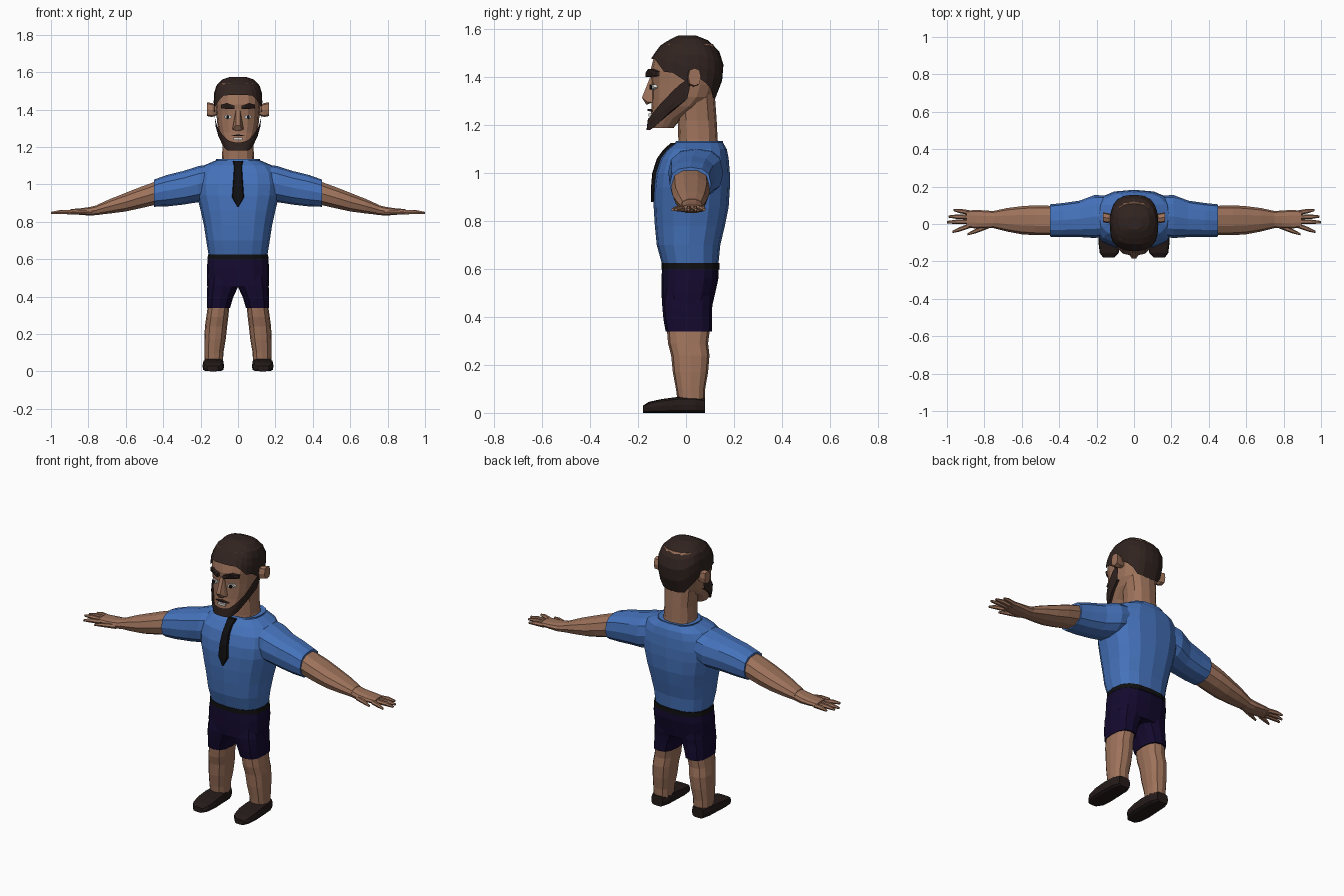
import bpy, bmesh
from math import sin, cos, pi, radians, copysign


def material(name, *rgb):
    m = bpy.data.materials.new(name)
    m.diffuse_color = (*rgb, 1)
    return m


SKIN = material("skin", 0.34, 0.17, 0.105)
HAIR = material("hair", 0.03, 0.017, 0.014)
BLUE = material("shirt_blue", 0.06, 0.17, 0.50)
NAVY = material("navy", 0.007, 0.003, 0.028)
BLACK = material("black", 0.005, 0.005, 0.006)
SHOE = material("shoe_brown", 0.018, 0.011, 0.010)
WHITE = material("white", 0.7, 0.68, 0.65)


def finish(name, bm, mat, pair=False):
    bmesh.ops.recalc_face_normals(bm, faces=bm.faces)
    mesh = bpy.data.meshes.new(name)
    bm.to_mesh(mesh)
    bm.free()
    mesh.materials.append(mat)
    ob = bpy.data.objects.new(name, mesh)
    bpy.context.collection.objects.link(ob)
    if pair:
        ob.modifiers.new("Mirror", "MIRROR").use_mirror_merge = False
    return ob


def spow(v, p):
    return copysign(abs(v) ** p, v)


def bridge(bm, rows, closed=True):
    n = len(rows[0])
    for a, b in zip(rows, rows[1:]):
        for i in range(n if closed else n - 1):
            j = (i + 1) % n
            bm.faces.new((a[i], a[j], b[j], b[i]))


def loft(name, axis, rings, mat, sides=12, p=0.8, pair=False):
    """Rings are (t, a0, a1, b0, b1): position on the axis, then both extents."""
    bm = bmesh.new()
    rows = []
    for t, a0, a1, b0, b1 in rings:
        row = []
        for i in range(sides):
            g = 2 * pi * i / sides
            a = (a0 + a1) / 2 + (a1 - a0) / 2 * spow(cos(g), p)
            b = (b0 + b1) / 2 + (b1 - b0) / 2 * spow(sin(g), p)
            co = {"x": (t, a, b), "y": (a, t, b), "z": (a, b, t)}[axis]
            row.append(bm.verts.new(co))
        rows.append(row)
    bridge(bm, rows)
    bm.faces.new(rows[0])
    bm.faces.new(rows[-1])
    return finish(name, bm, mat, pair)


def hull(name, points, mat, pair=False):
    bm = bmesh.new()
    for co in points:
        bm.verts.new(co)
    bmesh.ops.convex_hull(bm, input=bm.verts)
    return finish(name, bm, mat, pair)


def lerp_table(table, t):
    if t <= table[0][0]:
        return table[0][1:]
    for a, b in zip(table, table[1:]):
        if t <= b[0]:
            f = (t - a[0]) / (b[0] - a[0])
            return [u + (v - u) * f for u, v in zip(a[1:], b[1:])]
    return table[-1][1:]


# Head outline by height: half width, front y, back y
HEAD = [(1.18, .07, -.165, -.04), (1.22, .09, -.16, -.01), (1.27, .11, -.155, .08),
        (1.31, .12, -.155, .125), (1.36, .125, -.155, .145), (1.42, .13, -.16, .158),
        (1.48, .13, -.145, .155), (1.53, .115, -.11, .125), (1.56, .085, -.065, .085),
        (1.575, .04, -.03, .04)]


def head_shell(name, low, high, angles, steps, mat, closed):
    """Patch of the head outline between two heights that vary with the angle from the front."""
    bm = bmesh.new()
    rows = []
    for s in steps:
        row = []
        for deg in angles:
            lo, hi = lerp_table(low, abs(deg))[0], lerp_table(high, abs(deg))[0]
            z = lo + (hi - lo) * s
            w, y0, y1 = lerp_table(HEAD, z)
            g = radians(deg)
            row.append(bm.verts.new((w * spow(sin(g), .8),
                                     (y0 + y1) / 2 - (y1 - y0) / 2 * spow(cos(g), .8), z)))
        rows.append(row)
    bridge(bm, rows, closed)
    bm.faces.new(rows[-1] if closed else rows[0])
    return finish(name, bm, mat)


# Shirt body, sleeves, collar and tie
loft("shirt_body", "z", [
    (.62, -.157, .157, -.10, .135), (.70, -.17, .17, -.122, .143), (.78, -.182, .182, -.13, .162),
    (.86, -.2, .2, -.135, .178), (.94, -.22, .22, -.135, .183), (1.0, -.225, .225, -.128, .183),
    (1.06, -.215, .215, -.108, .178), (1.10, -.185, .185, -.078, .17),
    (1.13, -.115, .115, -.04, .153)], BLUE, 16, .78)
loft("sleeve", "x", [
    (.12, -.06, .15, .94, 1.11), (.21, -.075, .155, .905, 1.098), (.29, -.07, .125, .892, 1.072),
    (.38, -.07, .112, .882, 1.05), (.45, -.068, .105, .88, 1.025)], BLUE, 12, .8, True)
loft("collar", "z", [(1.10, -.12, .12, -.055, .155), (1.135, -.118, .118, -.042, .155),
                     (1.12, -.09, .09, -.035, .135)], BLUE, 16)
loft("tie", "z", [
    (.88, -.003, .003, -.146, -.13), (.93, -.032, .032, -.147, -.12), (1.0, -.027, .027, -.141, -.11),
    (1.06, -.023, .023, -.122, -.09), (1.095, -.022, .022, -.097, -.06),
    (1.125, -.027, .027, -.065, -.03)], BLACK, 8, .5)

# Arms, hands and fingers
loft("arm", "x", [
    (.44, -.06, .097, .888, 1.018), (.53, -.06, .1, .868, .985), (.60, -.055, .095, .853, .957),
    (.68, -.04, .085, .843, .925), (.75, -.022, .07, .836, .893)], SKIN, 10, .85, True)
loft("palm", "x", [
    (.74, -.02, .068, .836, .893), (.79, -.024, .072, .832, .88), (.84, -.024, .075, .836, .873),
    (.895, -.02, .072, .84, .868)], SKIN, 10, .8, True)
fingers = [("index_finger", .88, .97, -.01, -.042), ("middle_finger", .88, 1.0, .013, .01),
           ("ring_finger", .88, .992, .037, .04), ("little_finger", .875, .965, .06, .075),
           ("thumb", .78, .89, -.012, -.055)]
for name, x0, x1, y0, y1 in fingers:
    ym, xm = y0 * .4 + y1 * .6, x0 * .4 + x1 * .6
    loft(name, "x", [(x0, y0 - .013, y0 + .013, .837, .864), (xm, ym - .012, ym + .012, .84, .864),
                     (x1, y1 - .006, y1 + .006, .842, .854)], SKIN, 6, 1, True)

# Shorts and belt
loft("shorts_hips", "z", [
    (.45, -.164, .164, -.10, .11), (.50, -.167, .167, -.102, .122), (.56, -.166, .166, -.102, .135),
    (.61, -.16, .16, -.10, .135)], NAVY, 16, .72)
loft("shorts_leg", "z", [
    (.34, .042, .165, -.085, .108), (.39, .028, .165, -.094, .108), (.43, .01, .165, -.098, .108),
    (.46, -.005, .164, -.1, .112), (.52, 0, .155, -.09, .11)], NAVY, 12, .75, True)
loft("belt", "z", [(.598, -.163, .163, -.103, .139), (.625, -.161, .161, -.103, .139)],
     BLACK, 16, .76)

# Legs and shoes
loft("leg", "z", [
    (.05, .08, .178, -.035, .078), (.10, .078, .18, -.042, .08), (.17, .066, .18, -.055, .092),
    (.24, .058, .177, -.062, .098), (.29, .052, .17, -.075, .092), (.35, .046, .161, -.08, .1)],
     SKIN, 12, .8, True)
loft("shoe", "y", [
    (-.18, .105, .165, .0, .03), (-.155, .082, .183, 0, .046), (-.10, .074, .19, 0, .058),
    (-.03, .075, .188, 0, .067), (.04, .078, .184, 0, .067), (.08, .095, .168, 0, .06)],
     SHOE, 12, .5, True)

# Neck and head
loft("neck", "z", [(1.08, -.1, .1, -.035, .14), (1.14, -.086, .086, -.032, .132),
                   (1.22, -.082, .082, -.035, .128), (1.33, -.09, .09, -.04, .12)], SKIN, 12)
loft("head", "z", [(z + .008, .01 - w, w - .01, y0 + .012, y1 - .012)
                   for z, w, y0, y1 in HEAD[:-2]], SKIN, 16)

# Hair cap and beard
head_shell("hair", [(0, 1.478), (38, 1.475), (50, 1.44), (62, 1.42), (70, 1.43), (90, 1.385),
                    (105, 1.40), (130, 1.36), (150, 1.315), (180, 1.305)], [(0, 1.575)],
           range(-180, 180, 15), (0, .3, .55, .75, .92, 1), HAIR, True)
head_shell("beard", [(0, 1.18), (50, 1.18), (75, 1.21), (95, 1.31)],
           [(0, 1.222), (25, 1.232), (45, 1.262), (65, 1.31), (95, 1.40)],
           range(-95, 96, 10), (0, .5, 1), HAIR, False)

# Face details
hull("nose", [(s * x, y, z) for s in (-1, 1) for x, y, z in (
    (.01, -.15, 1.40), (.012, -.184, 1.315), (.03, -.14, 1.295), (.026, -.162, 1.298),
    (.008, -.165, 1.285), (.012, -.13, 1.40))], SKIN)
hull("eyebrow", [(x, y + d, z) for d in (0, .03) for x, y, z in (
    (.018, -.168, 1.402), (.018, -.168, 1.42), (.06, -.158, 1.435),
    (.092, -.125, 1.425), (.09, -.125, 1.405))], HAIR, True)
hull("eye", [(x, y + d, z) for d in (0, .02) for x, y, z in (
    (.032, -.15, 1.357), (.042, -.149, 1.371), (.066, -.141, 1.371),
    (.076, -.133, 1.357), (.054, -.145, 1.347))], WHITE, True)
loft("pupil", "y", [(-.152, .047, .063, 1.35, 1.369), (-.14, .047, .063, 1.35, 1.369)],
     BLACK, 8, 1, True)
hull("teeth", [(x, y, z) for x in (-.024, .024) for y in (-.156, -.13) for z in (1.237, 1.25)], WHITE)
hull("moustache", [(s * x, y + d, z) for s in (-1, 1) for d in (0, .02) for x, y, z in (
    (.0, -.16, 1.268), (.0, -.16, 1.26), (.042, -.15, 1.258))], HAIR)
loft("ear", "x", [(.11, .015, .05, 1.37, 1.42), (.14, .005, .058, 1.36, 1.435),
                  (.165, .01, .062, 1.365, 1.438)], SKIN, 8, .7, True)
